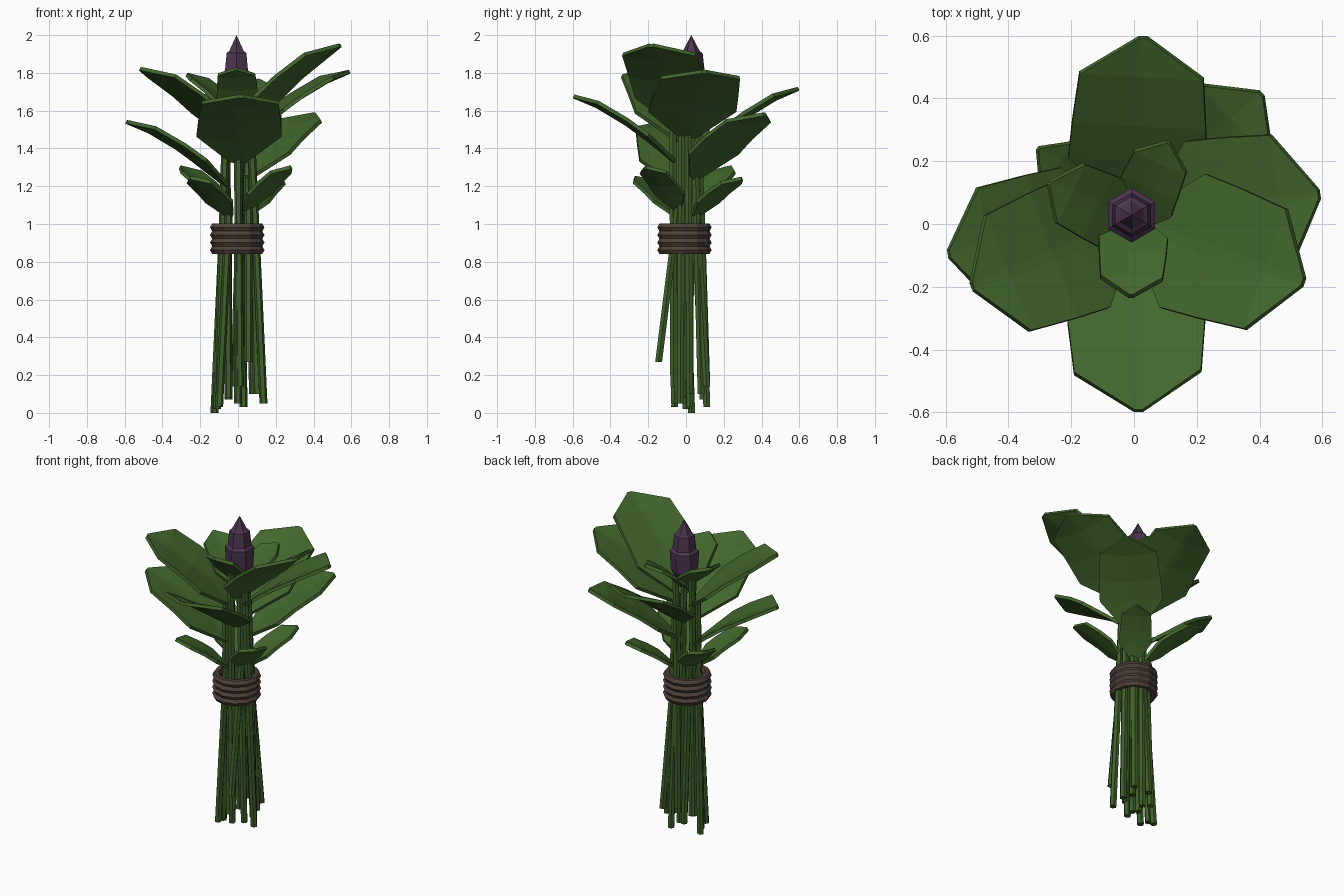
import bpy, bmesh, math
from mathutils import Vector

if "Cube" in bpy.data.objects:
    bpy.data.objects.remove(bpy.data.objects["Cube"])


def material(name, rgb):
    m = bpy.data.materials.new(name)
    m.diffuse_color = (*rgb, 1)
    m.use_nodes = True
    m.node_tree.nodes["Principled BSDF"].inputs["Base Color"].default_value = m.diffuse_color
    return m


LEAF = material("leaf_green", (0.055, 0.135, 0.026))
STEM = material("stem_green", (0.05, 0.12, 0.024))
BUD = material("bud_purple", (0.075, 0.036, 0.08))
TWINE = material("twine_brown", (0.08, 0.054, 0.042))


def finish(bm, name, mat):
    bmesh.ops.recalc_face_normals(bm, faces=bm.faces)
    me = bpy.data.meshes.new(name)
    bm.to_mesh(me)
    bm.free()
    ob = bpy.data.objects.new(name, me)
    bpy.context.collection.objects.link(ob)
    me.materials.append(mat)
    return ob


def bridge(bm, rings):
    for a, b in zip(rings, rings[1:]):
        n = len(a)
        for i in range(n):
            j = (i + 1) % n
            bm.faces.new((a[i], a[j], b[j], b[i]))


def add_stem(name, foot, top, r=0.021, sides=6):
    bm = bmesh.new()
    rings = []
    for p in (foot, top):
        rings.append([bm.verts.new((p[0] + r * math.cos(math.tau * i / sides),
                                    p[1] + r * math.sin(math.tau * i / sides), p[2]))
                      for i in range(sides)])
    bridge(bm, rings)
    bm.faces.new(rings[0])
    bm.faces.new(rings[1])
    finish(bm, name, STEM)


# (fraction along, fraction of rise, fraction of half width)
ROWS = [(0, 0, 0.2), (0.27, 0.34, 1.0), (0.48, 0.58, 0.97), (0.77, 0.85, 0.9), (1, 1, 0.06)]


def add_leaf(name, tip, base_r, base_z, half):
    tip = Vector(tip)
    d = Vector((tip.x, tip.y, 0)).normalized()
    side = Vector((-d.y, d.x, 0))
    base = d * base_r + Vector((0, 0, base_z))
    bm = bmesh.new()
    grid = []
    for t, rise, w in ROWS:
        p = base.lerp(tip, t)
        p.z = base_z + (tip.z - base_z) * rise
        rib = min(0.018, w * half * 0.5)
        lift = 0.1 * half * w        # edges fold up a little from the midrib
        grid.append([bm.verts.new(p + side * s + Vector((0, 0, z)))
                     for s, z in ((-w * half, lift), (-rib, 0), (rib, 0), (w * half, lift))])
    for a, b in zip(grid, grid[1:]):
        for i in range(3):
            bm.faces.new((a[i], a[i + 1], b[i + 1], b[i]))
    ob = finish(bm, name, LEAF)
    mod = ob.modifiers.new("thickness", "SOLIDIFY")
    mod.thickness = 0.02
    mod.offset = 0
    # stem meets the leaf a little way out from the bundle axis
    out = max(base_r, 0.07)
    t = (out - base_r) / (Vector((tip.x, tip.y)).length - base_r)
    return d * out + Vector((0, 0, base_z + (tip.z - base_z) * t + 0.01))


# Leaves with their stems: tip, base radius, base height, half width, stem foot
PLANTS = [
    ("back_leaf", (0.03, 0.595, 1.715), 0.06, 1.36, 0.22, (0.03, 0.11, 0.03)),
    ("front_leaf", (0.015, -0.595, 1.675), 0.06, 1.33, 0.225, (0.0, -0.06, 0.05)),
    ("upper_right_leaf", (0.54, -0.185, 1.945), 0.02, 1.50, 0.225, (0.135, -0.03, 0.05)),
    ("right_leaf", (0.59, 0.095, 1.805), 0.06, 1.46, 0.235, (0.10, 0.02, 0.10)),
    ("upper_left_leaf", (-0.515, -0.20, 1.82), 0.03, 1.44, 0.22, (-0.11, 0.0, 0.02)),
    ("left_leaf", (-0.59, -0.095, 1.54), 0.06, 1.20, 0.215, (-0.125, 0.03, 0.0)),
    ("back_right_leaf", (0.405, 0.415, 1.58), 0.06, 1.24, 0.185, (0.08, 0.08, 0.10)),
    ("low_front_right_leaf", (0.28, -0.215, 1.30), 0.06, 1.07, 0.095, (0.055, -0.145, 0.27)),
    ("low_back_right_leaf", (0.225, 0.295, 1.24), 0.06, 1.04, 0.095, (0.09, 0.11, 0.14)),
    ("low_back_left_leaf", (-0.305, 0.24, 1.30), 0.06, 1.07, 0.095, (-0.05, 0.09, 0.07)),
    ("low_front_left_leaf", (-0.255, -0.27, 1.245), 0.06, 1.04, 0.095, (-0.10, -0.06, 0.03)),
    ("inner_front_leaf", (-0.01, -0.23, 1.82), -0.02, 1.56, 0.11, (0.01, -0.065, 0.14)),
    ("inner_left_leaf", (-0.27, 0.13, 1.79), -0.02, 1.55, 0.115, (-0.05, -0.02, 0.08)),
    ("inner_back_leaf", (0.11, 0.26, 1.76), -0.01, 1.54, 0.10, (-0.02, 0.11, 0.14)),
]
for name, tip, base_r, base_z, half, foot in PLANTS:
    top = add_leaf(name, tip, base_r, base_z, half)
    add_stem(name.replace("leaf", "stem"), foot, top)

# Stem carrying the bud
add_stem("bud_stem", (0.03, 0.02, 0.03), (-0.008, 0.028, 1.68))

# Six-sided bud
bm = bmesh.new()
rings = []
for r, z in ((0.056, 1.63), (0.08, 1.68), (0.087, 1.80), (0.07, 1.815), (0.06, 1.905), (0.045, 1.915)):
    rings.append([bm.verts.new((-0.008 + r * math.cos(math.pi / 2 + math.tau * i / 6),
                                0.028 + r * math.sin(math.pi / 2 + math.tau * i / 6), z))
                  for i in range(6)])
bridge(bm, rings)
bm.faces.new(rings[0])
apex = bm.verts.new((-0.008, 0.028, 2.0))
for i in range(6):
    bm.faces.new((rings[-1][i], rings[-1][(i + 1) % 6], apex))
finish(bm, "bud", BUD)

# Twine wound four times around the bundle
for k in range(4):
    bpy.ops.mesh.primitive_torus_add(major_segments=12, minor_segments=6, major_radius=0.12,
                                     minor_radius=0.024, location=(-0.004, -0.008, 0.862 + 0.04 * k))
    ring = bpy.context.object
    ring.name = f"twine_{k + 1}"
    ring.data.materials.append(TWINE)
